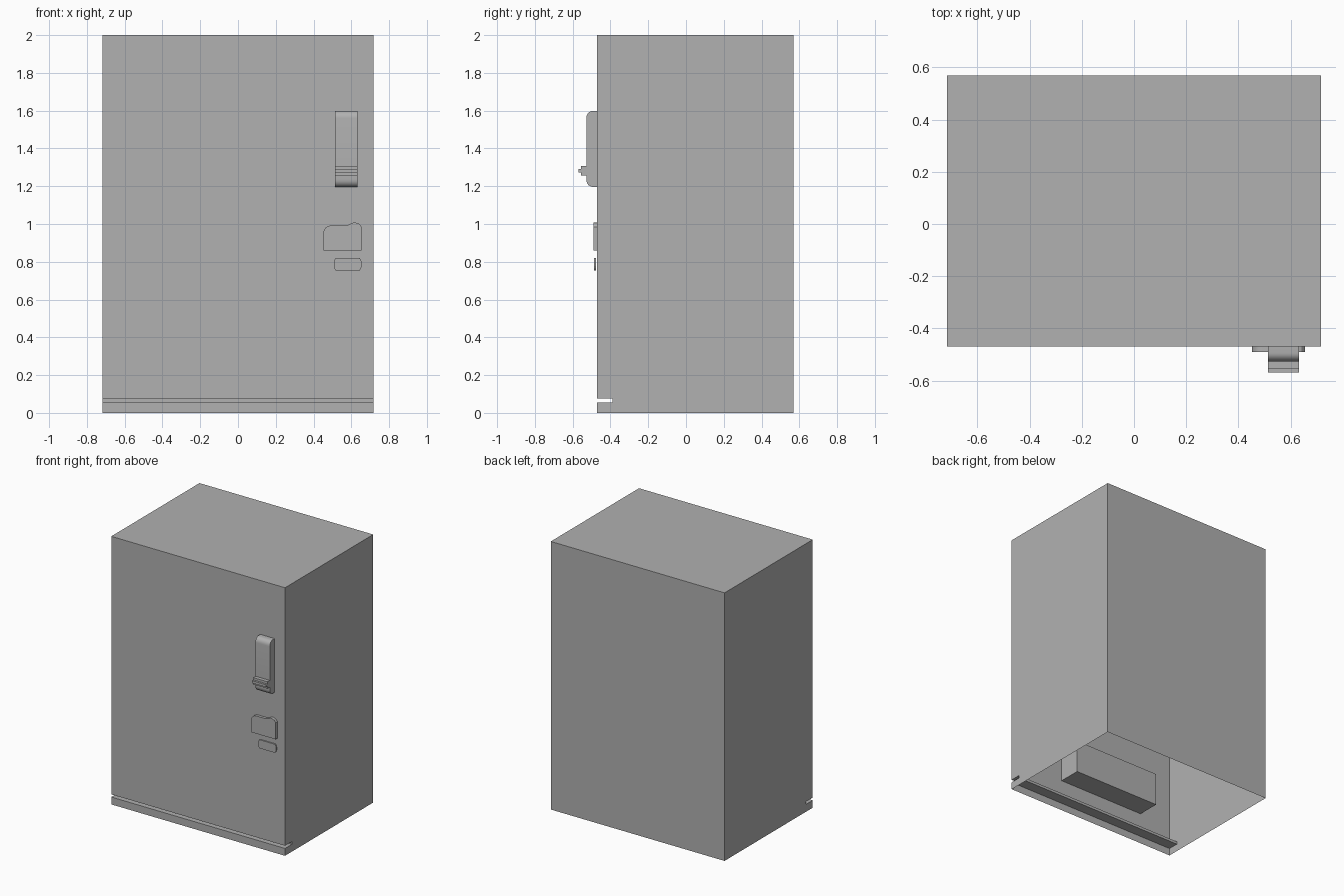
import bpy, bmesh
from math import cos, sin, radians

if "Cube" in bpy.data.objects:
    bpy.data.objects.remove(bpy.data.objects["Cube"])

# Mid-grey paint shared by every part
paint = bpy.data.materials.new("grey_paint")
paint.diffuse_color = (0.44, 0.44, 0.44, 1)
paint.use_nodes = True
paint.node_tree.nodes["Principled BSDF"].inputs["Base Color"].default_value = paint.diffuse_color


def arc(cx, cy, rx, ry, a0, a1, n=6):
    return [(cx + rx * cos(radians(a0 + (a1 - a0) * i / n)),
             cy + ry * sin(radians(a0 + (a1 - a0) * i / n))) for i in range(n + 1)]


def prism(name, pts, axis, lo, hi, open_bottom=False, smooth=False):
    """Extrude a (y, z) outline along x, or an (x, z) outline along y."""
    def place(p, d):
        return (d, p[0], p[1]) if axis == 'x' else (p[0], d, p[1])
    bm = bmesh.new()
    a = [bm.verts.new(place(p, lo)) for p in pts]
    b = [bm.verts.new(place(p, hi)) for p in pts]
    bm.faces.new(a)
    bm.faces.new(b[::-1])
    for i in range(len(pts)):
        j = (i + 1) % len(pts)
        bm.faces.new((a[i], b[i], b[j], a[j]))
    bmesh.ops.recalc_face_normals(bm, faces=bm.faces[:])
    if open_bottom:
        floor = [f for f in bm.faces if all(v.co.z < 1e-5 for v in f.verts)]
        bmesh.ops.delete(bm, geom=floor, context='FACES_ONLY')
    me = bpy.data.meshes.new(name)
    bm.to_mesh(me)
    bm.free()
    me.materials.append(paint)
    ob = bpy.data.objects.new(name, me)
    bpy.context.collection.objects.link(ob)
    if smooth:
        bpy.context.view_layer.objects.active = ob
        ob.select_set(True)
        bpy.ops.object.shade_smooth_by_angle(angle=radians(30))
        ob.select_set(False)
    return ob


W, F, B = 0.717, -0.47, 0.57

# Cabinet shell, open underneath, with the kick-plate groove in front
prism("cabinet", [(F, 0), (F, 0.055), (-0.39, 0.055), (-0.39, 0.075), (F, 0.075),
                  (F, 2), (B, 2), (B, 0)], 'x', -W, W, open_bottom=True)

# Collection bin inside the cabinet, behind the front panel
prism("collection_bin", [(F + 0.002, 0.235), (-0.30, 0.235), (-0.30, 0.48), (F + 0.002, 0.48)],
      'x', -0.453, 0.265)

# Payment unit with rounded ends and a stepped slot lip
payment = ([(F, 1.197)] + arc(-0.495, 1.235, 0.033, 0.038, 270, 180)
           + [(-0.528, 1.257), (-0.555, 1.257), (-0.555, 1.273), (-0.57, 1.273),
              (-0.57, 1.291), (-0.555, 1.291), (-0.555, 1.308), (-0.528, 1.308)]
           + arc(-0.495, 1.56, 0.033, 0.038, 180, 90) + [(F, 1.598)])
prism("payment_unit", payment, 'x', 0.514, 0.632, smooth=True)

# Coin plate with one rounded shoulder and a hump
coin = ([(0.452, 0.86), (0.655, 0.86), (0.655, 0.985)]
        + [(0.642, 1.001), (0.62, 1.008), (0.605, 1.006), (0.59, 0.998), (0.572, 0.992)]
        + arc(0.494, 0.951, 0.042, 0.041, 90, 180))
prism("coin_plate", coin, 'y', -0.491, F, smooth=True)

# Small label plate with bulged ends
label = (arc(0.641, 0.787, 0.014, 0.033, -75, 75, 5)
         + arc(0.521, 0.787, 0.014, 0.033, 105, 255, 5))
prism("label_plate", label, 'y', -0.486, -0.477)
